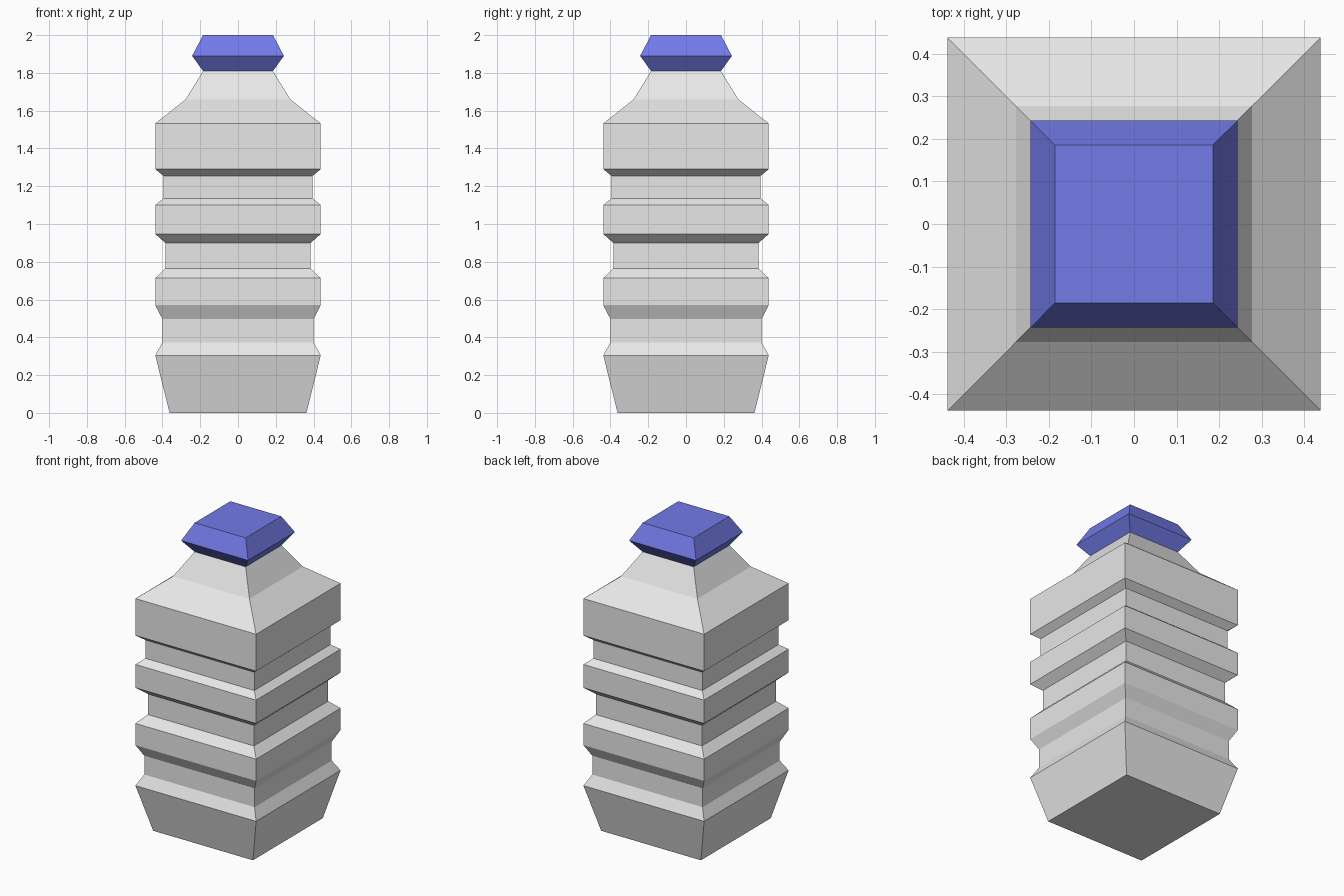
import bpy
import bmesh

cube = bpy.data.objects.get("Cube")
if cube:
    bpy.data.objects.remove(cube, do_unlink=True)


def make_material(name, colour):
    mat = bpy.data.materials.new(name)
    mat.use_nodes = True
    mat.diffuse_color = colour
    mat.node_tree.nodes["Principled BSDF"].inputs["Base Color"].default_value = colour
    return mat


def square_loft(name, profile, material, close_bottom=False, close_top=False):
    """Stack square rings of (half width, height) and skin them."""
    bm = bmesh.new()
    corners = [(-1, -1), (1, -1), (1, 1), (-1, 1)]
    rings = [[bm.verts.new((sx * r, sy * r, z)) for sx, sy in corners]
             for r, z in profile]
    for low, high in zip(rings, rings[1:]):
        for i in range(4):
            j = (i + 1) % 4
            bm.faces.new((low[i], low[j], high[j], high[i]))
    if close_bottom:
        bm.faces.new(rings[0][::-1])
    if close_top:
        bm.faces.new(rings[-1])
    mesh = bpy.data.meshes.new(name)
    bm.to_mesh(mesh)
    bm.free()
    mesh.materials.append(material)
    obj = bpy.data.objects.new(name, mesh)
    bpy.context.collection.objects.link(obj)
    return obj


grey = make_material("pale grey", (0.8, 0.8, 0.8, 1))
blue = make_material("cap blue", (0.2, 0.23, 0.94, 1))

WIDE = 0.438
NECK = (0.185, 1.81)

# Body: tapered base, three grooves, shoulder and neck
body = [(0.362, 0), (WIDE, 0.305)]
grooves = [(0.40, 0.373, 0.497, 0.57, 0.713),
           (0.385, 0.765, 0.90, 0.947, 1.10),
           (0.395, 1.135, 1.255, 1.29, 1.532)]
for inner, bottom, top, rib_bottom, rib_top in grooves:
    body += [(inner, bottom), (inner, top), (WIDE, rib_bottom), (WIDE, rib_top)]
body += [(0.277, 1.66), NECK]
square_loft("bottle_body", body, grey, close_bottom=True)

# Cap: bevelled outwards from the neck
square_loft("bottle_cap", [NECK, (0.243, 1.89), (0.185, 2.0)], blue, close_top=True)
